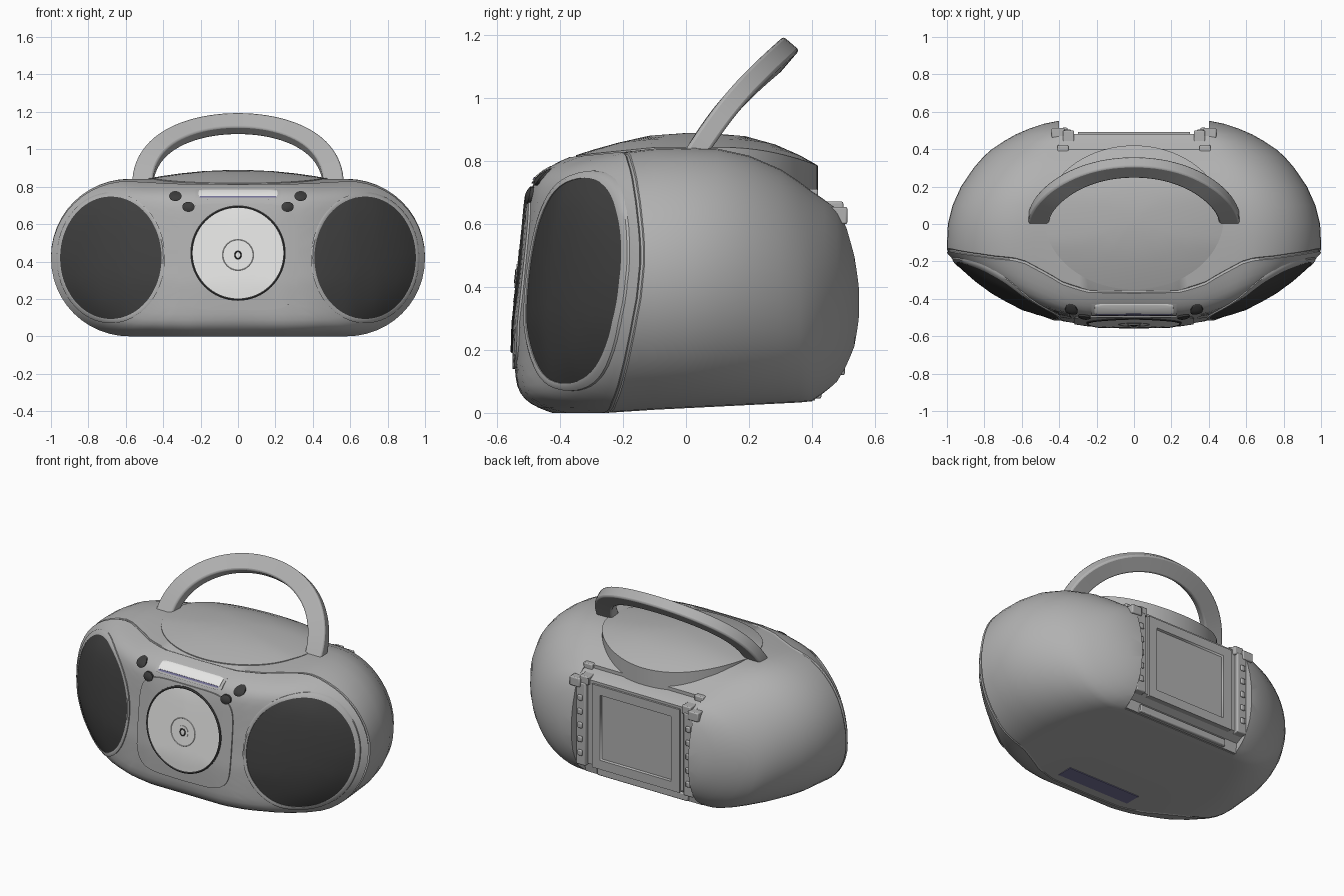
import bpy, bmesh, math
from math import sin, cos, pi, radians

cube = bpy.data.objects.get("Cube")
if cube:
    bpy.data.objects.remove(cube, do_unlink=True)


def material(name, r, g, b):
    m = bpy.data.materials.new(name)
    m.use_nodes = True
    m.diffuse_color = (r, g, b, 1)
    m.node_tree.nodes["Principled BSDF"].inputs["Base Color"].default_value = (r, g, b, 1)
    return m


GREY = material("body grey", .44, .44, .44)
DARK = material("grille charcoal", .05, .05, .05)
LIGHT = material("disc silver", .8, .8, .79)
BLACK = material("button black", .045, .045, .045)
VIOLET = material("window violet", .18, .17, .32)


def smooth(ob, angle=35):
    bpy.ops.object.select_all(action='DESELECT')
    ob.select_set(True)
    bpy.context.view_layer.objects.active = ob
    bpy.ops.object.shade_smooth_by_angle(angle=radians(angle))


def finish(name, bm, mat):
    bmesh.ops.recalc_face_normals(bm, faces=bm.faces)
    me = bpy.data.meshes.new(name)
    bm.to_mesh(me)
    bm.free()
    me.materials.append(mat)
    ob = bpy.data.objects.new(name, me)
    bpy.context.collection.objects.link(ob)
    smooth(ob)
    return ob


def loft(name, rings, mat, cap=True):
    """Skin a row of closed rings; cap the ends or join last to first."""
    bm = bmesh.new()
    vs = [[bm.verts.new(p) for p in ring] for ring in rings]
    pairs = list(zip(vs, vs[1:])) + ([] if cap else [(vs[-1], vs[0])])
    for a, b in pairs:
        for i in range(len(a)):
            j = (i + 1) % len(a)
            bm.faces.new((a[i], a[j], b[j], b[i]))
    if cap:
        bm.faces.new(vs[0])
        bm.faces.new(vs[-1])
    return finish(name, bm, mat)


def box(name, x, y, z, mat=GREY, bevel=.006):
    """Box from (min, max) ranges."""
    ring = [(x[0], y[0]), (x[1], y[0]), (x[1], y[1]), (x[0], y[1])]
    ob = loft(name, [[(a, b, h) for a, b in ring] for h in z], mat)
    if bevel:
        mod = ob.modifiers.new("bevel", 'BEVEL')
        mod.width, mod.segments = bevel, 2
    return ob


def interp(table, v):
    for (a, *p), (b, *q) in zip(table, table[1:]):
        if v <= b:
            t = (v - a) / (b - a)
            return [m + (n - m) * t for m, n in zip(p, q)]
    return table[-1][1:]


# Front surface: plan curve with rim depth, lean and stadium outline
HALF, RAD = .58, .42
PLAN = [(0, -.545, .1), (.25, -.54, .1), (.38, -.52, .12), (.45, -.497, .14), (.6, -.437, .16),
        (.75, -.357, .11), (.88, -.277, .07), (.95, -.228, .045), (1, -.185, .02)]


def surf(x, z):
    x, dz = abs(x), abs(z - RAD)
    s = dz / RAD
    if x * RAD > dz * HALF:
        a, b, c = HALF ** 2 - RAD ** 2, 2 * HALF * x, x * x + dz * dz
        s = (b - math.sqrt(max(0, b * b - 4 * a * c))) / (2 * a)
    y, depth = interp(PLAN, x)
    rim = (.02 + depth * dz / RAD) * min(s, 1) ** (10 + 6 * x)
    return y + .1 * max(0, z - .3) + rim


def squash(y):
    return 1 - .119 * max(0, -.1 - y)


def place(x, z, off):
    return (x, surf(x, z / squash(surf(x, z))) - off, z)


def plate(name, cx, cz, rx, rz, off, mat, power=2, dome=0, hole=0, n=64):
    """Superelliptic plate, or ring when hole > 0, hugging the front."""
    def ring(r, o):
        pts = []
        for i in range(n):
            c, s = cos(2 * pi * i / n), sin(2 * pi * i / n)
            ux = math.copysign(abs(c) ** (2 / power), c)
            uz = math.copysign(abs(s) ** (2 / power), s)
            pts.append(place(cx + rx * r * ux, cz + rz * r * uz, o))
        return pts
    if hole:
        mid = (1 + hole) / 2
        return loft(name, [ring(1, -.03), ring(1, off * .7), ring(mid, off),
                           ring(hole, off * .7), ring(hole, -.03)], mat, cap=False)
    radii = (1, .88, .7, .5, .3, .1)
    return loft(name, [ring(1, -.03)] + [ring(r, off + dome * (1 - r * r)) for r in radii], mat)


# Body shell: stadium sections, rounded front, tapering back
K = 24
UNIT = []
for start, sign in ((pi / 2, 1), (3 * pi / 2, -1)):
    UNIT += [(sign * (1 - 2 * i / K), 0, sign) for i in range(K)]
    UNIT += [(-sign, cos(start + pi * i / K), sin(start + pi * i / K)) for i in range(K)]


def section(hw, zb, zt):
    r = (zt - zb) / 2
    return [(a * (hw - r) + ux * r, zb + r + uz * r) for a, ux, uz in UNIT]


outline = section(1, 0, 2 * RAD)
rings = []
for s in (.1, .2, .3, .4, .5, .6, .7, .78, .84, .89, .93, .96, .985, 1):
    ring = []
    for x, z in outline:
        x, z = x * s, RAD + (z - RAD) * s
        y = surf(x, z)
        ring.append((x, y, z * squash(y)))
    rings.append(ring)
# shallow seam groove behind the front bezel
for depth, scale in ((.004, .992), (.012, .992), (.016, 1)):
    rings.append([(x * scale, y + depth, RAD + (z - RAD) * scale) for x, y, z in rings[13]])
BACK = [(-.1, 1, .01, .84), (0, .995, .015, .842), (.1, .97, .02, .84), (.2, .925, .025, .818),
        (.3, .857, .03, .775), (.36, .805, .033, .735), (.4, .76, .037, .705), (.44, .7, .065, .678),
        (.48, .63, .095, .65), (.51, .56, .14, .6), (.535, .485, .19, .52), (.55, .41, .26, .44)]
for y, *dims in BACK:
    rings.append([(x, y, z) for x, z in section(*dims)])
body = loft("body_shell", rings, GREY)

# Battery bay notch cut out of the back
cutter = box("bay_cutter", (-.4, .4), (.4, .7), (-.1, 1), bevel=0)
cutter.hide_render = True
mod = body.modifiers.new("bay", 'BOOLEAN')
mod.operation, mod.solver, mod.object = 'DIFFERENCE', 'EXACT', cutter
bpy.context.view_layer.objects.active = body
bpy.ops.object.modifier_apply(modifier="bay")
bpy.data.objects.remove(cutter, do_unlink=True)
smooth(body)

# Violet window on the underside
box("underside_window", (-.25, .25), (-.36, -.26), (0, .009), VIOLET, bevel=0)

# Battery bay, door with sunken panel, latch
bay = [(.3, .7), (.43, .68), (.48, .65), (.48, .13), (.42, .1), (.41, .04), (.3, .037)]
loft("battery_bay", [[(x, y, z) for y, z in bay] for x in (-.401, .401)], GREY)
door = box("battery_door", (-.3, .3), (.45, .492), (.12, .635), bevel=0)
bm = bmesh.new()
bm.from_mesh(door.data)
bm.faces.ensure_lookup_table()
back = max(bm.faces, key=lambda f: f.calc_center_median().y)
bmesh.ops.inset_individual(bm, faces=[back], thickness=.08)
bmesh.ops.inset_individual(bm, faces=[back], thickness=.012, depth=-.02)
bm.to_mesh(door.data)
bm.free()
box("door_latch", (-.31, .31), (.39, .43), (.045, .09))


def span(side, a, b):
    return tuple(sorted((side * a, side * b)))


for side, tag in ((1, "left"), (-1, "right")):
    # Hinge columns, tabs and rivets beside the door
    box(f"{tag}_hinge_column", span(side, .335, .4), (.42, .505), (.12, .63))
    box(f"{tag}_hinge_tab", span(side, .37, .44), (.46, .513), (.6, .655))
    box(f"{tag}_hinge_arm", span(side, .32, .38), (.42, .5), (.62, .672))
    box(f"{tag}_deck_clip", span(side, .35, .41), (.355, .42), (.66, .712))
    for i in range(5):
        z = .18 + i * .085
        box(f"{tag}_rivet_{i}", span(side, .355, .385), (.5, .515), (z, z + .035))

    # Speakers
    plate(f"{tag}_speaker_grille", side * .68, .42, .274, .332, .004, DARK, dome=.025)
    plate(f"{tag}_speaker_rim", side * .68, .42, .29, .35, .011, GREY, hole=.935)

    # Control buttons
    for i, (x, z) in enumerate(((.335, .75), (.265, .692))):
        plate(f"{tag}_button_{i}", side * x, z, .033, .027, .01, BLACK, dome=.008, n=24)

# Front panel, disc window and hub
plate("front_panel", 0, .425, .32, .285, .007, GREY, power=5)
plate("disc", 0, .445, .244, .244, .01, LIGHT)
plate("disc_well_rim", 0, .445, .255, .255, .014, BLACK, hole=.95)
plate("disc_hub_ring", 0, .435, .085, .085, .012, LIGHT, hole=.92)
plate("disc_hub", 0, .435, .036, .038, .013, LIGHT, n=24)
plate("disc_spindle", 0, .435, .022, .026, .016, BLACK, hole=.5, n=24)

# Display slot above the disc
plate("display_frame", 0, .762, .228, .032, .008, GREY, power=10)
plate("display_face", 0, .764, .21, .021, .011, LIGHT, power=10)
plate("display_strip", 0, .746, .205, .004, .013, VIOLET, power=10)

# Domed top lid
lid = []
for r, wall in ((1, True), (1, False), (.97, False), (.85, False), (.65, False), (.4, False), (.1, False)):
    ring = []
    for i in range(72):
        x, y = .48 * r * cos(2 * pi * i / 72), .035 + .385 * r * sin(2 * pi * i / 72)
        edge = .844 - .1 * max(0, -.1 - y) - .65 * max(0, y - .12) ** 2
        ring.append((x, y, .66 if wall else edge + .046 * (1 - r * r)))
    lid.append(ring)
loft("top_lid", lid, GREY)

# Carry handle: flat band arching up and leaning back
arch = []
for i in range(49):
    t = pi * i / 48
    ring = []
    for a, h, n in ((.565, .487, -.034), (.565, .487, .034), (.455, .387, .034), (.455, .387, -.034)):
        x = math.copysign(a * abs(cos(t)) ** .97, cos(t))
        up, out = h * sin(t), n - .02 * sin(pi * sin(t))
        ring.append((x, .018 + .65 * up + .76 * out, .805 + .76 * up - .65 * out))
    arch.append(ring)
handle = loft("carry_handle", arch, GREY)
mod = handle.modifiers.new("bevel", 'BEVEL')
mod.width, mod.segments = .01, 2
